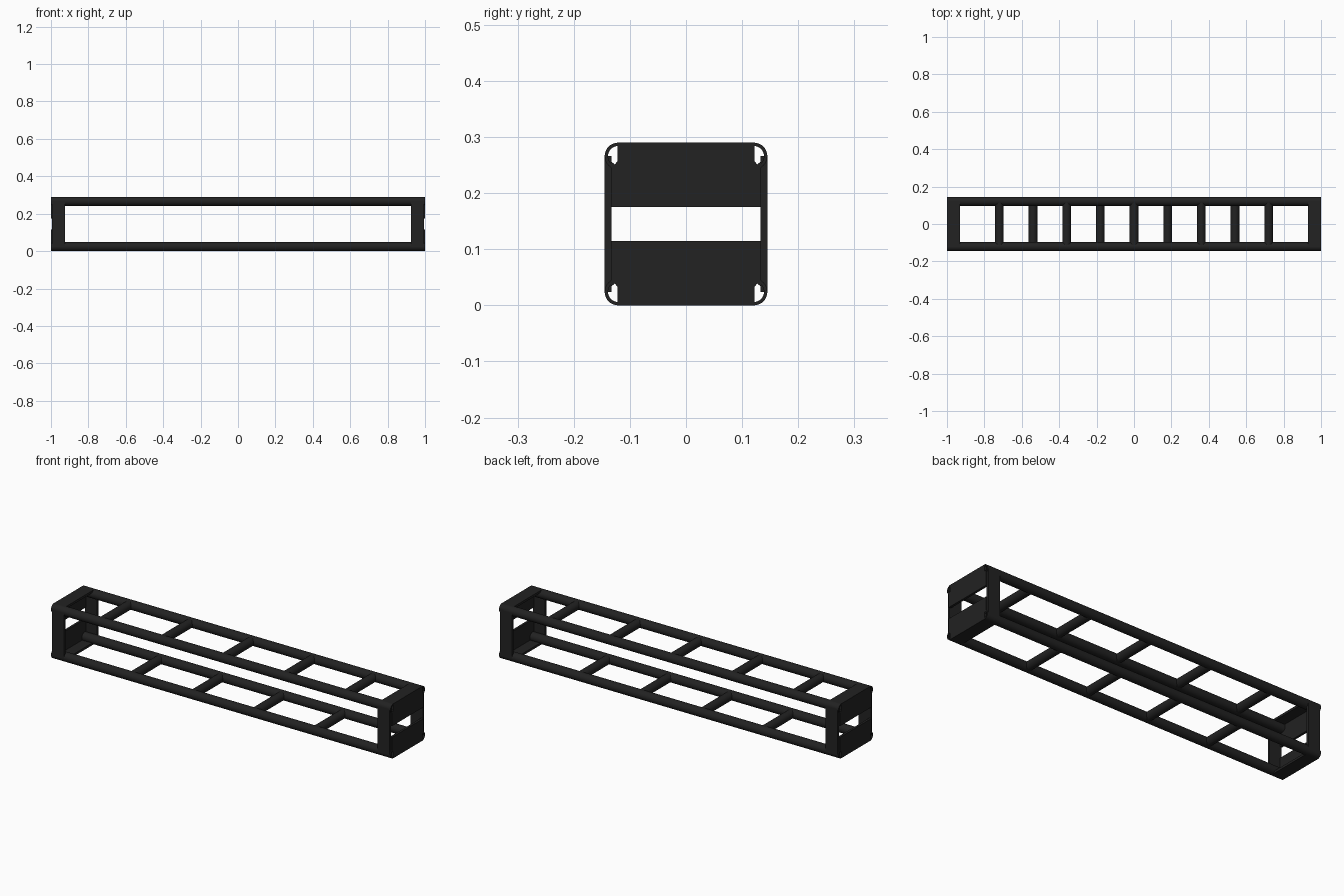
import bpy, bmesh, math
from mathutils import Matrix, Vector

cube = bpy.data.objects.get("Cube")
if cube:
    bpy.data.objects.remove(cube, do_unlink=True)

HALF = 0.145          # half width of the square section
R, BORE = 0.024, 0.018
C = HALF - R          # tube centre offset from the axis
SHEET = 0.012

black = bpy.data.materials.new("matt black")
black.use_nodes = True
black.diffuse_color = (0.016, 0.016, 0.016, 1)
black.node_tree.nodes["Principled BSDF"].inputs["Base Color"].default_value = black.diffuse_color


def finish(name, bm, smooth=False):
    bmesh.ops.recalc_face_normals(bm, faces=bm.faces)
    mesh = bpy.data.meshes.new(name)
    bm.to_mesh(mesh)
    bm.free()
    mesh.materials.append(black)
    obj = bpy.data.objects.new(name, mesh)
    bpy.context.collection.objects.link(obj)
    if smooth:
        bpy.ops.object.select_all(action='DESELECT')
        obj.select_set(True)
        bpy.context.view_layer.objects.active = obj
        bpy.ops.object.shade_smooth_by_angle(angle=math.radians(40))
    return obj


def box(name, low, high):
    bm = bmesh.new()
    low, high = Vector(low), Vector(high)
    bmesh.ops.create_cube(bm, size=1, matrix=Matrix.Translation((low + high) / 2)
                          @ Matrix.Diagonal((*(high - low), 1)))
    return finish(name, bm)


def tube(name, y, z):
    # Hollow rail: a wall section spun around its long axis
    bm = bmesh.new()
    ring = [bm.verts.new((x, y + r, z)) for x, r in
            ((-1, BORE), (1, BORE), (1, R), (-1, R))]
    edges = [bm.edges.new((ring[i], ring[(i + 1) % 4])) for i in range(4)]
    bmesh.ops.spin(bm, geom=ring + edges, cent=(0, y, z), axis=(1, 0, 0),
                   angle=math.tau, steps=32)
    bmesh.ops.remove_doubles(bm, verts=bm.verts, dist=0.0001)
    return finish(name, bm, True)


def rung(name, x, z):
    bm = bmesh.new()
    bmesh.ops.create_cone(bm, cap_ends=True, segments=32, radius1=R - 0.001,
                          radius2=R - 0.001, depth=2 * C - 0.004,
                          matrix=Matrix.Translation((x, 0, z))
                          @ Matrix.Rotation(math.pi / 2, 4, 'X'))
    return finish(name, bm, True)


def end_plate(name, x, side):
    # Plate outline narrows at the corner so the tube bore stays open
    outline = [(0.134, 0.03), (0.134, 0.112), (0.127, 0.106), (0.122, 0.112), (0.122, HALF)]
    outline = [(y, z * side) for y, z in outline]
    outline += [(-y, z) for y, z in reversed(outline)]
    bm = bmesh.new()
    face = bm.faces.new([bm.verts.new((x, y, HALF + z)) for y, z in outline])
    out = bmesh.ops.extrude_face_region(bm, geom=[face])
    moved = [v for v in out["geom"] if isinstance(v, bmesh.types.BMVert)]
    bmesh.ops.translate(bm, verts=moved, vec=(-SHEET * x, 0, 0))
    return finish(name, bm)


levels = (("lower", -1), ("upper", 1))

# Four long rails
for level, sz in levels:
    for side, sy in (("front", -1), ("back", 1)):
        tube(f"{level}_{side}_rail", sy * C, HALF + sz * C)

# Cross rungs, staggered between the top and the bottom
for i in range(9):
    level, sz = levels[1 - i % 2]
    rung(f"{level}_rung_{i + 1}", (i - 4) * 0.18, HALF + sz * C)

# Sheet collar at each end
for end, sx in (("left", 1), ("right", -1)):
    for side, sy in (("front", -1), ("back", 1)):
        xs = sorted((sx * 0.924, sx * 0.995))
        ys = sorted((sy * HALF, sy * (HALF - SHEET)))
        box(f"{end}_{side}_side_plate", (xs[0], ys[0], R), (xs[1], ys[1], HALF + C))
    for level, sz in levels:
        xs = sorted((sx * 0.93, sx * 0.999))
        zs = sorted((HALF + sz * HALF, HALF + sz * (HALF - SHEET)))
        box(f"{end}_{level}_cap_plate", (xs[0], -C, zs[0]), (xs[1], C, zs[1]))
        end_plate(f"{end}_{level}_end_plate", sx, sz)
